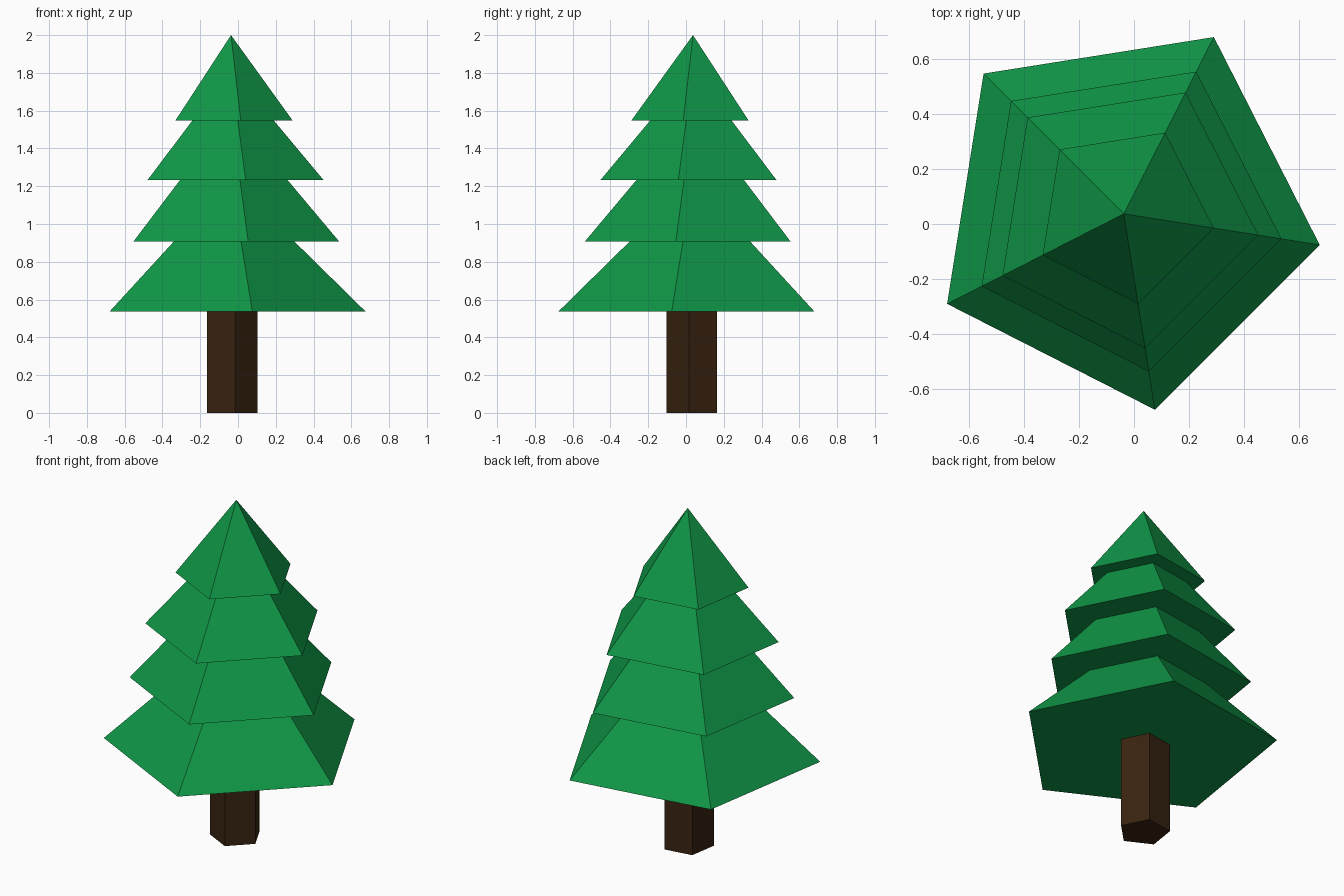
import bpy, bmesh, math

if "Cube" in bpy.data.objects:
    bpy.data.objects.remove(bpy.data.objects["Cube"])

CX, CY, SIDES = -0.037, 0.037, 5
START = math.radians(135)


def material(name, rgb):
    m = bpy.data.materials.new(name)
    m.diffuse_color = (*rgb, 1.0)
    m.use_nodes = True
    m.node_tree.nodes["Principled BSDF"].inputs["Base Color"].default_value = m.diffuse_color
    return m


def loft(name, profile, mat):
    """Five-sided solid from (radius, z) pairs, bottom to top; radius 0 is an apex."""
    bm = bmesh.new()
    rings = []
    for r, z in profile:
        if r == 0:
            rings.append([bm.verts.new((CX, CY, z))] * SIDES)
        else:
            angles = [START + i * math.tau / SIDES for i in range(SIDES)]
            rings.append([bm.verts.new((CX + r * math.cos(a), CY + r * math.sin(a), z))
                          for a in angles])
    for low, high in zip(rings, rings[1:]):
        for i in range(SIDES):
            j = (i + 1) % SIDES
            corners = [low[i], low[j], high[j], high[i]]
            bm.faces.new(list(dict.fromkeys(corners)))
    # Close the open ends
    bm.faces.new(rings[0][::-1])
    if profile[-1][0] > 0:
        bm.faces.new(rings[-1])
    bmesh.ops.recalc_face_normals(bm, faces=bm.faces)
    mesh = bpy.data.meshes.new(name)
    bm.to_mesh(mesh)
    bm.free()
    mesh.materials.append(mat)
    obj = bpy.data.objects.new(name, mesh)
    bpy.context.collection.objects.link(obj)
    return obj


green = material("leaf green", (0.005, 0.305, 0.063))
brown = material("bark brown", (0.040, 0.017, 0.005))

# Trunk: straight pentagonal post
loft("trunk", [(0.142, 0.0), (0.142, 0.537)], brown)

# Foliage: four stacked tiers with flat undersides, ending in a point
loft("foliage", [(0.721, 0.537), (0.34, 0.907),
                 (0.58, 0.907), (0.302, 1.234),
                 (0.495, 1.234), (0.23, 1.547),
                 (0.331, 1.547), (0.0, 2.0)], green)
